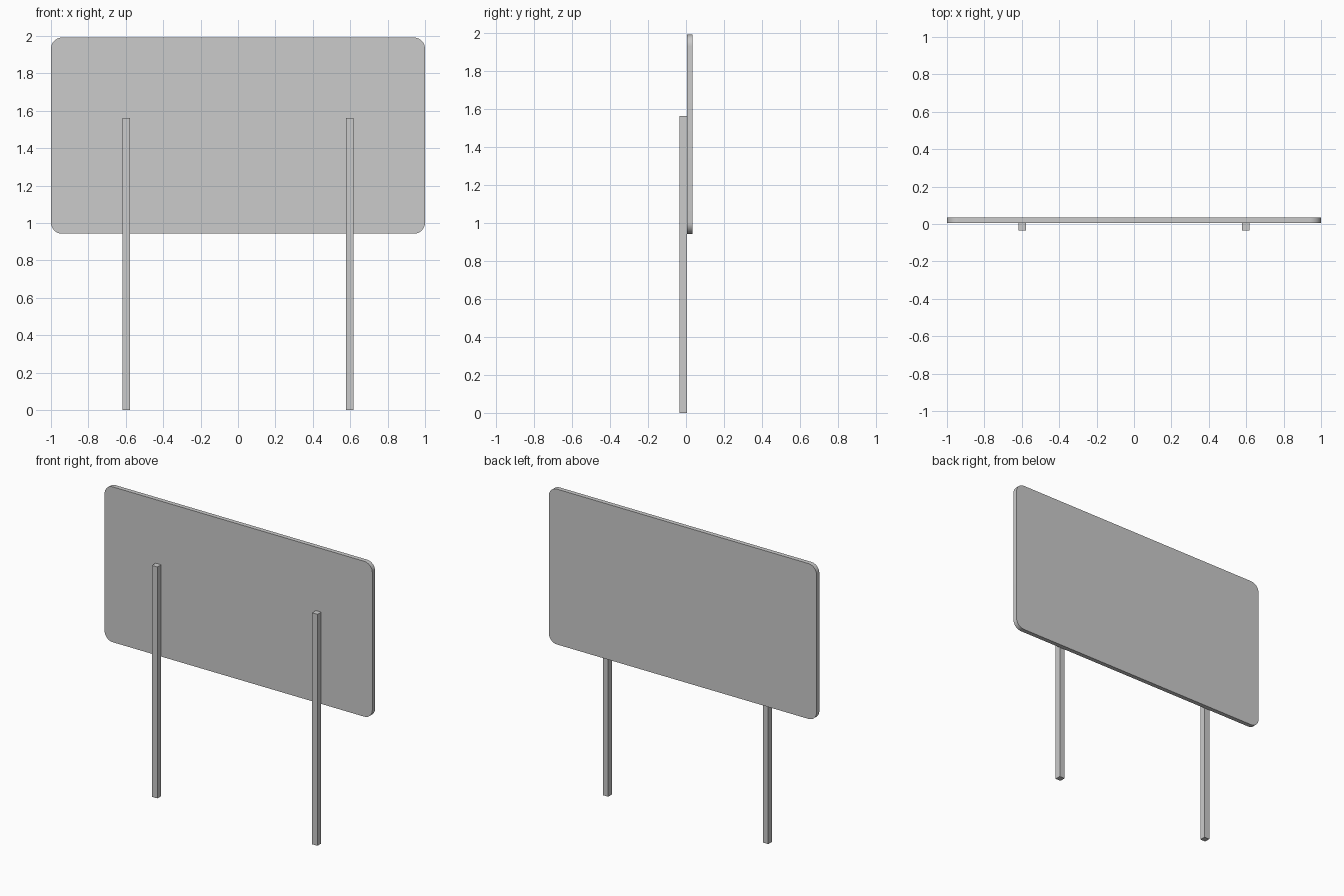
import bpy, bmesh, math

if "Cube" in bpy.data.objects:
    bpy.data.objects.remove(bpy.data.objects["Cube"])


def add_object(name, bm):
    bmesh.ops.recalc_face_normals(bm, faces=bm.faces)
    mesh = bpy.data.meshes.new(name)
    bm.to_mesh(mesh)
    bm.free()
    obj = bpy.data.objects.new(name, mesh)
    bpy.context.collection.objects.link(obj)
    return obj


def box(name, x, y, z):
    bm = bmesh.new()
    bmesh.ops.create_cube(bm, size=1)
    for v in bm.verts:
        for i, (lo, hi) in enumerate((x, y, z)):
            v.co[i] = lo if v.co[i] < 0 else hi
    return add_object(name, bm)


# Sign board: rounded rectangle extruded in y
X, Z0, Z1, R, SEG = 1.0, 0.943, 1.992, 0.06, 8
Y0, Y1 = 0.005, 0.035
corners = [(X - R, Z1 - R), (-X + R, Z1 - R), (-X + R, Z0 + R), (X - R, Z0 + R)]
bm = bmesh.new()
outline = []
for q, (cx, cz) in enumerate(corners):
    for i in range(SEG + 1):
        a = math.pi / 2 * (q + i / SEG)
        outline.append(bm.verts.new((cx + R * math.cos(a), Y0, cz + R * math.sin(a))))
face = bm.faces.new(outline)
ext = bmesh.ops.extrude_face_region(bm, geom=[face], use_keep_orig=True)
for v in ext["geom"]:
    if isinstance(v, bmesh.types.BMVert):
        v.co.y = Y1
board = add_object("sign_board", bm)
bpy.context.view_layer.objects.active = board
board.select_set(True)
bpy.ops.object.shade_smooth_by_angle(angle=math.radians(30))
board.select_set(False)

# Two square posts fixed to the face of the board
for side, name in ((-1, "left_post"), (1, "right_post")):
    cx = side * 0.598
    box(name, (cx - 0.02, cx + 0.02), (-0.035, Y0), (0, 1.563))
